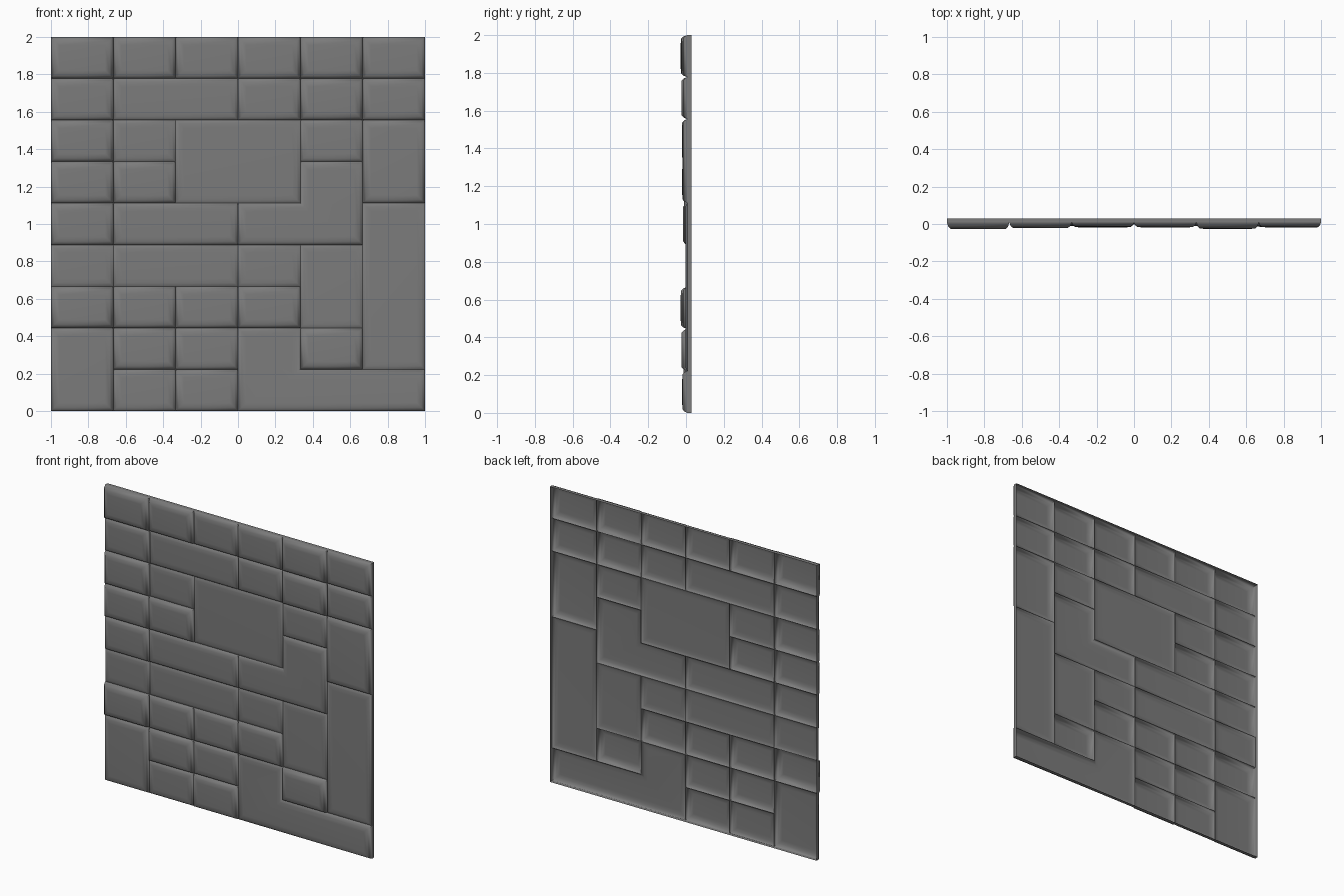
import bpy, bmesh, math

cube = bpy.data.objects.get("Cube")
if cube:
    bpy.data.objects.remove(cube)

COLS, ROWS = 6, 9
SEAM_Y, BACK_Y = 0.008, 0.03

stone = bpy.data.materials.new("dark grey stone")
stone.use_nodes = True
grey = (0.2, 0.2, 0.2, 1)
stone.diffuse_color = grey
bsdf = stone.node_tree.nodes["Principled BSDF"]
bsdf.inputs["Base Color"].default_value = grey
bsdf.inputs["Roughness"].default_value = 0.8


def px(c):
    return -1 + 2 * c / COLS


def pz(r):
    return 2 * r / ROWS


def finish(bm, name):
    mesh = bpy.data.meshes.new(name)
    bm.to_mesh(mesh)
    bm.free()
    mesh.materials.append(stone)
    obj = bpy.data.objects.new(name, mesh)
    bpy.context.collection.objects.link(obj)
    bpy.ops.object.select_all(action='DESELECT')
    obj.select_set(True)
    bpy.context.view_layer.objects.active = obj
    bpy.ops.object.shade_smooth_by_angle(angle=math.radians(62))
    return obj


def block(bm, outline, height):
    """Pillow-edged block over grid corners; height is a number or function of x."""
    face = bm.faces.new([bm.verts.new((px(c), SEAM_Y, pz(r))) for c, r in outline])
    face.normal_update()
    rise = height if callable(height) else (lambda x: height)
    # inset width, share of the rise reached there
    for width, share in ((0.007, 0.6), (0.012, 0.94), (0.025, 1.0)):
        bmesh.ops.inset_individual(bm, faces=[face], thickness=width, use_even_offset=True)
        for v in face.verts:
            v.co.y = SEAM_Y - share * (SEAM_Y + rise(v.co.x))


def rect(c, r, w=1, h=1):
    return [(c, r), (c + w, r), (c + w, r + h), (c, r + h)]


# Single blocks, each row listed as column: height
singles = {
    8: {0: .028, 1: .022, 2: .015, 3: .018, 4: .026, 5: .018},
    7: {0: .014, 3: .012, 4: .025, 5: .016},
    6: {0: .022, 1: .004, 4: .008},
    5: {0: .02, 1: .02},
    4: {0: .016},
    3: {0: .003, 3: .003},
    2: {0: .028, 1: .018, 2: .015, 3: .018},
    1: {1: .02, 2: .012, 4: .025},
    0: {1: .01, 2: .018},
}
bm = bmesh.new()
for r, row in singles.items():
    for c, height in row.items():
        block(bm, rect(c, r), height)
finish(bm, "small_blocks")

# Blocks covering several cells
bm = bmesh.new()
for c, r, w, h, height in ((1, 7, 2, 1, .007), (2, 5, 2, 2, .002), (5, 5, 1, 2, .018),
                           (1, 4, 2, 1, .01), (5, 1, 1, 4, .003), (1, 3, 2, 1, .003),
                           (4, 2, 1, 2, .001), (0, 0, 1, 2, .014)):
    block(bm, rect(c, r, w, h), height)
finish(bm, "large_blocks")

# L-shaped blocks, the lower one tilting outward to the side
bm = bmesh.new()
block(bm, [(3, 4), (5, 4), (5, 6), (4, 6), (4, 5), (3, 5)], .011)
block(bm, [(3, 0), (6, 0), (6, 1), (4, 1), (4, 2), (3, 2)],
      lambda x: .003 + .017 * max(0, min(1, (x - .33) / .6)))
finish(bm, "corner_blocks")

# Thin skirt around the border, open at the back
bm = bmesh.new()
corners = [(-1, 0), (1, 0), (1, 2), (-1, 2)]
front = [bm.verts.new((x, SEAM_Y, z)) for x, z in corners]
back = [bm.verts.new((x, BACK_Y, z)) for x, z in corners]
for i in range(4):
    j = (i + 1) % 4
    bm.faces.new((front[j], front[i], back[i], back[j]))
bmesh.ops.recalc_face_normals(bm, faces=bm.faces)
finish(bm, "outer_skirt")
